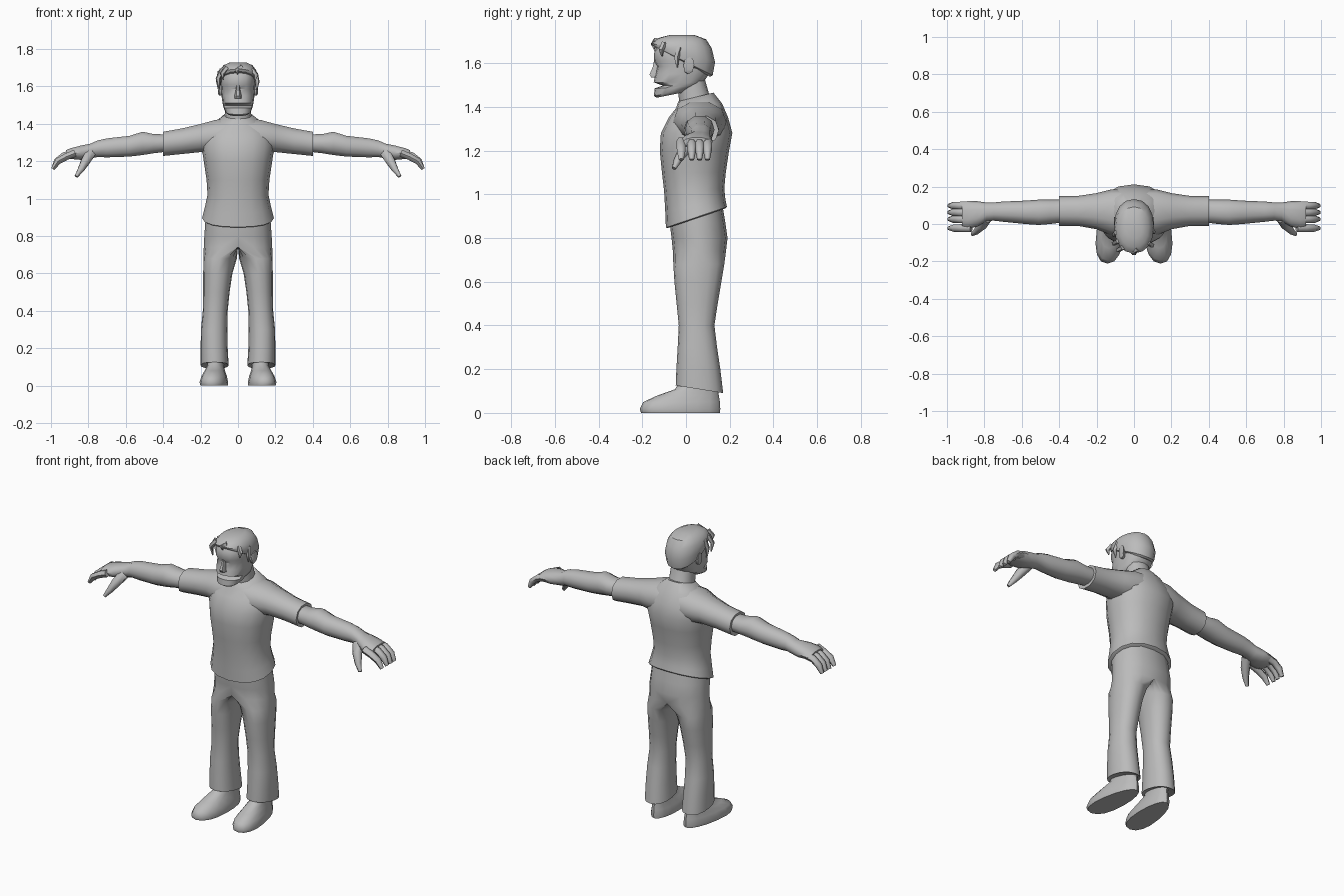
import bpy, bmesh, math
from mathutils import Vector

grey = bpy.data.materials.new("plain_grey")
grey.diffuse_color = (0.5, 0.5, 0.5, 1)


def power(v, e):
    return math.copysign(abs(v) ** e, v) if abs(v) > 1e-6 else 0.0


def skin(name, rings, mirror=False, angle=50, seam=False):
    """Bridge equal rings of points into a closed surface."""
    bm = bmesh.new()
    loops = [[bm.verts.new(p) for p in ring] for ring in rings]
    n = len(loops[0])
    for a, b in zip(loops, loops[1:]):
        for i in range(n):
            j = (i + 1) % n
            bm.faces.new((a[i], a[j], b[j], b[i]))
    bm.faces.new(loops[0])
    bm.faces.new(loops[-1])
    bmesh.ops.recalc_face_normals(bm, faces=bm.faces)
    if seam:  # drop the inner wall lying on the mirror plane
        wall = [f for f in bm.faces if all(abs(v.co.x) < 1e-4 for v in f.verts)]
        bmesh.ops.delete(bm, geom=wall, context='FACES')
    mesh = bpy.data.meshes.new(name)
    bm.to_mesh(mesh)
    bm.free()
    mesh.materials.append(grey)
    ob = bpy.data.objects.new(name, mesh)
    bpy.context.collection.objects.link(ob)
    bpy.ops.object.select_all(action='DESELECT')
    ob.select_set(True)
    bpy.context.view_layer.objects.active = ob
    bpy.ops.object.shade_smooth_by_angle(angle=math.radians(angle))
    if mirror:
        mod = ob.modifiers.new("mirror", 'MIRROR')
        mod.use_clip = True
    return ob


def stack(x0, x1, y0, y1, z, k=0, n=16, e=0.9):
    """Horizontal ring, tilted by slope k from front to back."""
    pts = []
    for i in range(n):
        t = 2 * math.pi * i / n
        c, s = power(math.cos(t), e), power(math.sin(t), e)
        dy = (y1 - y0) / 2 * s
        pts.append(((x0 + x1) / 2 + (x1 - x0) / 2 * c, (y0 + y1) / 2 + dy, z + k * dy))
    return pts


def across(x, y0, y1, z0, z1, n=10, e=0.9):
    """Ring facing along x."""
    return [(x, p[0], p[1]) for p in stack(y0, y1, z0, z1, 0, 0, n, e)]


def tube(name, path, n=6, mirror=True):
    """Tapered limb through points (x, y, z, radius)."""
    pts = [Vector(p[:3]) for p in path]
    rings = []
    for i, p in enumerate(pts):
        t = (pts[min(i + 1, len(pts) - 1)] - pts[max(i - 1, 0)]).normalized()
        u = Vector((0, 1, 0))
        u = (u - t * u.dot(t)).normalized()
        v = t.cross(u)
        rings.append([p + (u * math.cos(a) + v * math.sin(a)) * path[i][3]
                      for a in (2 * math.pi * j / n for j in range(n))])
    return skin(name, rings, mirror, 60)


# Shirt body with slanted hem
skin("shirt", [stack(-w, w, f, b, z, k) for z, w, f, b, k in (
    (0.89, 0.185, -0.085, 0.18, 0.34), (0.895, 0.192, -0.092, 0.187, 0.34),
    (0.95, 0.178, -0.095, 0.18, 0.2), (1.02, 0.163, -0.10, 0.175, 0.05),
    (1.1, 0.168, -0.11, 0.182, 0), (1.2, 0.183, -0.12, 0.197, 0),
    (1.28, 0.195, -0.115, 0.212, 0), (1.35, 0.185, -0.08, 0.193, 0),
    (1.405, 0.13, -0.045, 0.165, 0.1), (1.445, 0.075, -0.035, 0.125, 0.25))])

# Short sleeves
skin("sleeve", [across(*r) for r in (
    (0.05, -0.06, 0.185, 1.25, 1.43), (0.12, -0.06, 0.185, 1.235, 1.425),
    (0.2, -0.028, 0.165, 1.245, 1.402), (0.3, -0.01, 0.15, 1.235, 1.378),
    (0.4, -0.01, 0.15, 1.225, 1.36), (0.398, 0.0, 0.14, 1.235, 1.35))], True)

# Forearm, wrist and palm
skin("arm", [across(*r) for r in (
    (0.37, 0.01, 0.13, 1.25, 1.345), (0.45, 0.0, 0.13, 1.24, 1.347),
    (0.51, -0.005, 0.13, 1.23, 1.36), (0.58, 0.0, 0.125, 1.222, 1.338),
    (0.7, 0.012, 0.12, 1.218, 1.324), (0.75, 0.018, 0.115, 1.22, 1.313),
    (0.79, 0.015, 0.115, 1.212, 1.295), (0.84, -0.015, 0.122, 1.205, 1.285),
    (0.89, -0.025, 0.122, 1.21, 1.272), (0.92, -0.015, 0.115, 1.215, 1.26))], True)

# Curled fingers and thumb
for i, y in enumerate((-0.022, 0.026, 0.062, 0.098)):
    d = 0.012 if i == 0 else 0
    tube("finger", [(0.87, y, 1.243, 0.022), (0.93 - d, y, 1.23 - d / 2, 0.021),
                    (0.968 - d / 2, y, 1.2, 0.02), (0.99, y, 1.158, 0.011)])
tube("thumb", [(0.79, 0.03, 1.24, 0.03), (0.815, -0.01, 1.2, 0.028),
               (0.84, -0.038, 1.155, 0.019), (0.865, -0.055, 1.118, 0.01)])


# Trousers: half-pelvis sections flowing down into a leg
def pelvis(w, f, b, z, n=16):
    pts = []
    for i in range(n):
        t = 2 * math.pi * i / n
        c, s = math.cos(t), math.sin(t)
        pts.append((max(0, w * power(c, 0.8)), (f + b) / 2 + (b - f) / 2 * s, z))
    return pts


skin("trousers", [pelvis(*r) for r in (
    (0.17, -0.075, 0.17, 0.93), (0.175, -0.075, 0.18, 0.87),
    (0.18, -0.066, 0.19, 0.8), (0.183, -0.06, 0.183, 0.74))] + [
    stack(*r) for r in (
        (0.006, 0.185, -0.058, 0.175, 0.68), (0.03, 0.186, -0.053, 0.162, 0.6),
        (0.045, 0.186, -0.043, 0.145, 0.5), (0.055, 0.188, -0.033, 0.13, 0.4),
        (0.057, 0.198, -0.038, 0.142, 0.3), (0.055, 0.2, -0.044, 0.157, 0.2),
        (0.05, 0.2, -0.047, 0.17, 0.108, -0.16), (0.06, 0.19, -0.037, 0.16, 0.112, -0.16))],
    True, 55, True)


# Shoes: toes wider and turned outward
def sole(ring):
    return [(0.125 + (x - 0.125) * (1 - 0.9 * (y + 0.1)) - 0.09 * (y + 0.03), y, z)
            for x, y, z in ring]


skin("shoe", [sole(stack(*r)) for r in (
    (0.05, 0.2, -0.205, 0.155, 0.0), (0.048, 0.204, -0.212, 0.157, 0.018),
    (0.055, 0.195, -0.195, 0.155, 0.05), (0.068, 0.183, -0.13, 0.15, 0.08),
    (0.075, 0.175, -0.05, 0.148, 0.108), (0.08, 0.17, -0.02, 0.14, 0.16))], True, 45)

# Neck
skin("neck", [stack(*r, n=12) for r in (
    (-0.075, 0.075, -0.03, 0.13, 1.41), (-0.07, 0.07, -0.035, 0.105, 1.46),
    (-0.068, 0.068, -0.04, 0.085, 1.53))])

# Head with square jaw and open mouth notch
skin("head", [stack(-w, w, f, b, z, k, 16, 0.8) for z, w, f, b, k in (
    (1.455, 0.055, -0.135, 0.0, -(-0.2)), (1.465, 0.068, -0.147, 0.02, 0.18),
    (1.487, 0.078, -0.143, 0.045, 0.03), (1.497, 0.08, -0.105, 0.06, 0),
    (1.512, 0.083, -0.148, 0.08, 0), (1.55, 0.088, -0.14, 0.105, 0),
    (1.585, 0.09, -0.132, 0.118, 0), (1.608, 0.092, -0.147, 0.123, 0),
    (1.65, 0.092, -0.145, 0.12, 0), (1.69, 0.08, -0.125, 0.1, 0),
    (1.715, 0.05, -0.08, 0.05, 0))], angle=40)

# Nose
skin("nose", [stack(*r, n=6, e=1) for r in (
    (-0.02, 0.02, -0.162, -0.12, 1.535), (-0.019, 0.019, -0.17, -0.12, 1.548),
    (-0.011, 0.011, -0.153, -0.12, 1.585), (-0.009, 0.009, -0.15, -0.125, 1.605))])

# Ears
skin("ear", [across(x, a, b, c, d, 8) for x, a, b, c, d in (
    (0.08, -0.01, 0.025, 1.55, 1.61), (0.1, -0.012, 0.035, 1.55, 1.625),
    (0.106, -0.005, 0.038, 1.56, 1.628))], True)

# Hair cap, high on the forehead and low at the nape
skin("hair", [stack(-w, w, f, b, z, k) for z, w, f, b, k in (
    (1.605, 0.09, -0.135, 0.11, -0.55), (1.612, 0.1, -0.152, 0.122, -0.5),
    (1.648, 0.106, -0.157, 0.133, -0.3), (1.685, 0.098, -0.148, 0.117, -0.12),
    (1.712, 0.078, -0.125, 0.092, -0.03), (1.728, 0.045, -0.075, 0.04, 0))], angle=35)

# Loose locks over the temples and fringe
for x, y, z, dx, drop in ((-0.085, -0.09, 1.69, -0.022, 0.1), (-0.06, -0.125, 1.7, -0.025, 0.065),
                          (-0.095, -0.045, 1.68, -0.01, 0.11), (0.075, -0.1, 1.69, 0.022, 0.06),
                          (0.093, -0.03, 1.67, 0.01, 0.09), (0.02, -0.135, 1.705, -0.03, 0.04)):
    tube("hair_lock", [(x, y, z, 0.014), (x + dx, y - 0.014, z - drop / 2, 0.013),
                       (x + dx * 0.7, y - 0.01, z - drop, 0.003)], 5, False)
